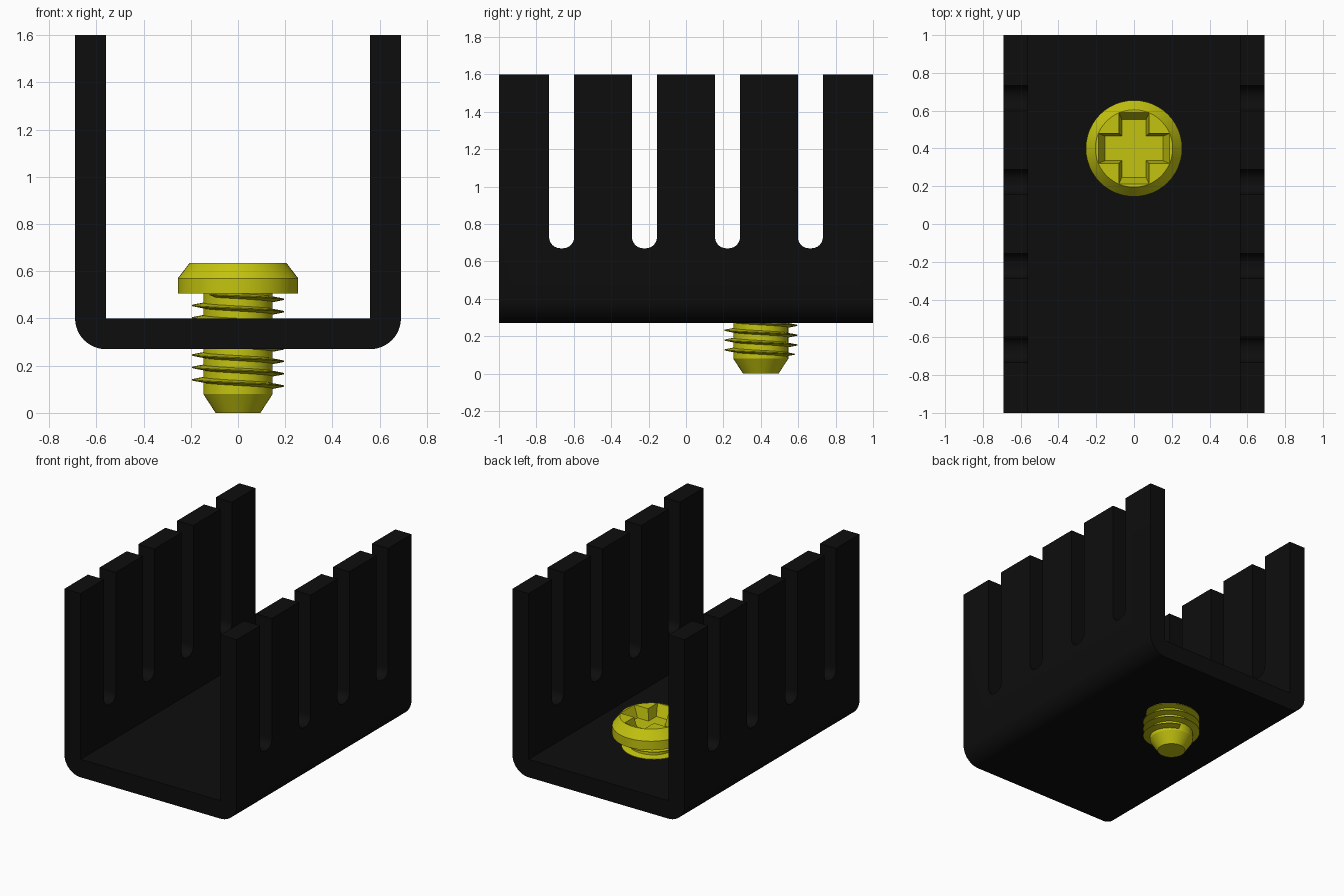
import bpy
import bmesh
import math
from mathutils import Matrix, Vector

if "Cube" in bpy.data.objects:
    bpy.data.objects.remove(bpy.data.objects["Cube"], do_unlink=True)


def material(name, color):
    mat = bpy.data.materials.new(name)
    mat.use_nodes = True
    mat.diffuse_color = color
    mat.node_tree.nodes["Principled BSDF"].inputs["Base Color"].default_value = color
    return mat


BLACK = material("black anodised", (0.004, 0.004, 0.004, 1))
YELLOW = material("yellow metal", (0.55, 0.55, 0.005, 1))


def make_object(name, bm, mat=None):
    bmesh.ops.recalc_face_normals(bm, faces=bm.faces)
    mesh = bpy.data.meshes.new(name)
    bm.to_mesh(mesh)
    bm.free()
    obj = bpy.data.objects.new(name, mesh)
    bpy.context.collection.objects.link(obj)
    if mat:
        mesh.materials.append(mat)
    return obj


def prism(bm, points, offset):
    """Extrude a closed outline of 3D points along an offset."""
    face = bm.faces.new([bm.verts.new(p) for p in points])
    ext = bmesh.ops.extrude_face_region(bm, geom=[face])
    top = [v for v in ext["geom"] if isinstance(v, bmesh.types.BMVert)]
    bmesh.ops.translate(bm, verts=top, vec=offset)
    return top


def arc(cx, cy, r, start, end, steps):
    angles = [math.radians(start + (end - start) * i / steps) for i in range(steps + 1)]
    return [(cx + r * math.cos(a), cy + r * math.sin(a)) for a in angles]


def cut(obj, cutter):
    """Subtract the cutter and bake the result."""
    cutter.hide_render = True
    mod = obj.modifiers.new("cut", "BOOLEAN")
    mod.operation, mod.solver, mod.object = "DIFFERENCE", "EXACT", cutter
    graph = bpy.context.evaluated_depsgraph_get()
    mesh = bpy.data.meshes.new_from_object(obj.evaluated_get(graph))
    obj.modifiers.clear()
    obj.data = mesh
    bpy.data.objects.remove(cutter, do_unlink=True)


def smooth(obj, degrees=30):
    obj.data.shade_smooth()
    obj.data.set_sharp_from_angle(angle=math.radians(degrees))


# Channel: U section with rounded lower outside corners
WIDTH, WALL, BASE, TOP, LENGTH = 0.69, 0.13, 0.27, 1.6, 2.0
inner = WIDTH - WALL
half = arc(inner, BASE + WALL, WALL, -90, 0, 12)
half += [(WIDTH, TOP), (inner, TOP), (inner, BASE + WALL)]
section = half + [(-x, z) for x, z in reversed(half)]
bm = bmesh.new()
prism(bm, [(x, -LENGTH / 2, z) for x, z in section], (0, LENGTH, 0))
heat_sink = make_object("heat_sink_channel", bm, BLACK)

# Four round-bottomed slots through both walls
SLOT, FLOOR, ROUND = 0.067, 0.67, 0.06
bm = bmesh.new()
for y in (-0.665, -0.222, 0.222, 0.665):
    side = SLOT - ROUND
    outline = arc(y - side, FLOOR + ROUND, ROUND, 180, 270, 6)
    outline += arc(y + side, FLOOR + ROUND, ROUND, 270, 360, 6)
    outline += [(y + SLOT, TOP + 0.1), (y - SLOT, TOP + 0.1)]
    prism(bm, [(-1, py, pz) for py, pz in outline], (2, 0, 0))
cut(heat_sink, make_object("slot_cutter", bm))
smooth(heat_sink)

# Screw: turned profile with tapered tip and chamfered head
SCREW = Vector((0, 0.4, 0))
SHAFT, HEAD_TOP = 0.147, 0.635
profile = [(0, 0), (0.095, 0), (SHAFT, 0.08), (SHAFT, 0.505),
           (0.255, 0.505), (0.255, 0.57), (0.205, HEAD_TOP), (0, HEAD_TOP)]
bm = bmesh.new()
verts = [bm.verts.new((r, 0, z)) for r, z in profile]
edges = [bm.edges.new(pair) for pair in zip(verts, verts[1:])]
bmesh.ops.spin(bm, geom=verts + edges, axis=(0, 0, 1), cent=(0, 0, 0),
               angle=math.tau, steps=48)
bmesh.ops.remove_doubles(bm, verts=bm.verts, dist=0.0005)
bm.transform(Matrix.Translation(SCREW))
screw = make_object("screw_body", bm, YELLOW)

# Cross recess with tapered walls in the head
reach, arm = 0.19, 0.08
quarter = [(reach, -arm), (reach, arm), (arm, arm)]
plus = []
for k in range(4):
    turn = Matrix.Rotation(k * math.pi / 2, 2)
    plus += [turn @ Vector(p) for p in quarter]
bm = bmesh.new()
mouth = prism(bm, [(p.x, p.y, HEAD_TOP) for p in plus], (0, 0, 0.05))
for v in bm.verts:
    if v not in mouth:
        v.co = (v.co.x * 0.81, v.co.y * 0.81, HEAD_TOP - 0.08)
    else:
        v.co.z = HEAD_TOP + 0.002
bm.transform(Matrix.Translation(SCREW))
cut(screw, make_object("recess_cutter", bm))
smooth(screw)

# Thread: thin ridge wound down the shaft
PITCH, STEPS, START, END = 0.0525, 40, 0.5, 0.103
ridge = [(SHAFT - 0.01, -0.013), (0.195, -0.002), (0.195, 0.002), (SHAFT - 0.01, 0.013)]
bm = bmesh.new()
rings = []
for i in range(int((START - END) / PITCH * STEPS) + 1):
    z = START - PITCH * i / STEPS
    a = math.pi - math.tau * (z - 0.245) / PITCH
    rings.append([bm.verts.new((r * math.cos(a), r * math.sin(a), z + dz)) for r, dz in ridge])
for one, two in zip(rings, rings[1:]):
    for j in range(4):
        k = (j + 1) % 4
        bm.faces.new((one[j], one[k], two[k], two[j]))
bm.faces.new(rings[0])
bm.faces.new(rings[-1])
bm.transform(Matrix.Translation(SCREW))
thread = make_object("screw_thread", bm, YELLOW)
smooth(thread, 20)
